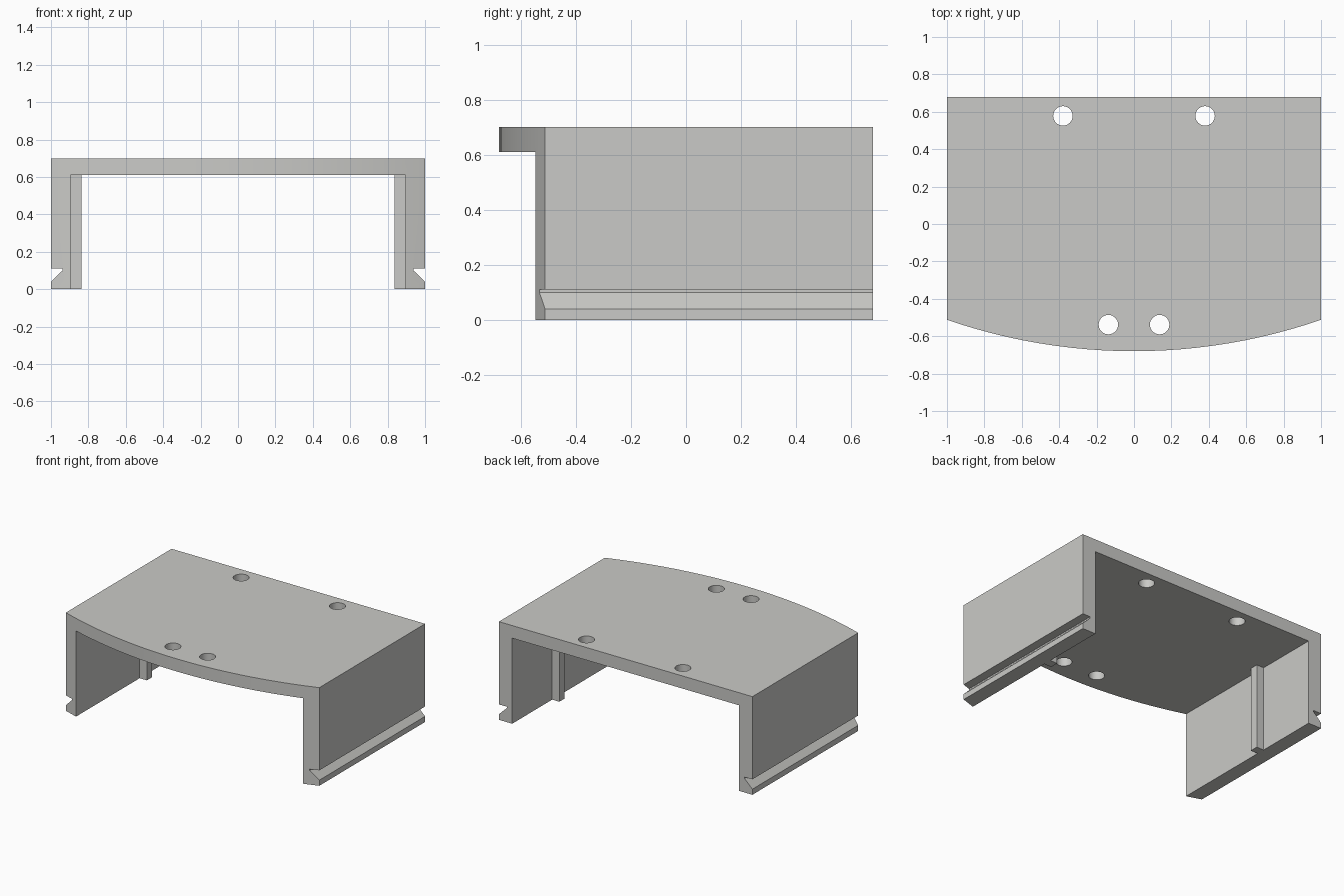
import bpy, bmesh, math
from mathutils import Vector

if "Cube" in bpy.data.objects:
    bpy.data.objects.remove(bpy.data.objects["Cube"])

grey = bpy.data.materials.new("warm_grey")
grey.diffuse_color = (0.59, 0.59, 0.57, 1)
grey.use_nodes = True
grey.node_tree.nodes["Principled BSDF"].inputs["Base Color"].default_value = grey.diffuse_color


def prism(name, points, direction):
    """Extrude a closed outline of 3D points along a direction."""
    bm = bmesh.new()
    face = bm.faces.new([bm.verts.new(p) for p in points])
    new = bmesh.ops.extrude_face_region(bm, geom=[face])["geom"]
    bmesh.ops.translate(bm, vec=Vector(direction),
                        verts=[v for v in new if isinstance(v, bmesh.types.BMVert)])
    bmesh.ops.recalc_face_normals(bm, faces=bm.faces)
    mesh = bpy.data.meshes.new(name)
    bm.to_mesh(mesh)
    bm.free()
    obj = bpy.data.objects.new(name, mesh)
    bpy.context.collection.objects.link(obj)
    mesh.materials.append(grey)
    return obj


def boolean(target, cutter, operation):
    """Apply a boolean and discard the helper."""
    bpy.context.view_layer.objects.active = target
    mod = target.modifiers.new("cut", "BOOLEAN")
    mod.operation, mod.solver, mod.object = operation, "EXACT", cutter
    bpy.ops.object.modifier_apply(modifier=mod.name)
    bpy.data.objects.remove(cutter, do_unlink=True)


BACK, FRONT, CORNER = 0.68, -0.68, -0.512
TOP, ROOF, INNER = 0.70, 0.61, 0.895

# Channel cross-section: roof, side walls and outer hooked grooves
half = [(INNER, ROOF), (INNER, 0), (1, 0), (1, 0.04), (0.938, 0.10),
        (0.938, 0.11), (1, 0.11), (1, TOP)]
section = half + [(-x, z) for x, z in reversed(half)]
cover = prism("cover", [(x, -1, z) for x, z in section], (0, 2, 0))

# Plan outline: straight back, shallow arc at the front
sag = CORNER - FRONT
radius = (1 + sag * sag) / (2 * sag)
sweep = math.asin(1 / radius)
SEG = 24
arc = []
for i in range(SEG + 1):
    a = sweep * (2 * i / SEG - 1)
    arc.append((radius * math.sin(a), FRONT + radius * (1 - math.cos(a))))
arc[0], arc[-1] = (-1.0, CORNER), (1.0, CORNER)
# Widen the outline past the walls so that only front and back get trimmed
outline = [(-1.1, BACK), (-1.1, CORNER + 0.035)] + arc + [(1.1, CORNER + 0.035), (1.1, BACK)]
plan = prism("plan_cutter", [(x, y, -0.5) for x, y in outline], (0, 0, 2))
boolean(cover, plan, "INTERSECT")

# Screw holes through the roof
for hx, hy in ((0.38, 0.578), (0.137, -0.538)):
    for side in (-1, 1):
        ring = [(side * hx + 0.052 * math.cos(math.tau * k / 32),
                 hy + 0.052 * math.sin(math.tau * k / 32), 0.4) for k in range(32)]
        boolean(cover, prism("hole_cutter", ring, (0, 0, 0.6)), "DIFFERENCE")

# Vertical rib on the inside of each wall
for side, label in ((-1, "left"), (1, "right")):
    rib = [(side * x, y, 0) for x, y in
           ((0.838, 0.17), (INNER, 0.17), (INNER, 0.23), (0.838, 0.23))]
    prism(label + "_rib", rib, (0, 0, ROOF))

# Smooth the arc and hole walls, keep the edges crisp
bpy.ops.object.select_all(action="DESELECT")
cover.select_set(True)
bpy.context.view_layer.objects.active = cover
bpy.ops.object.shade_smooth_by_angle(angle=math.radians(30))
